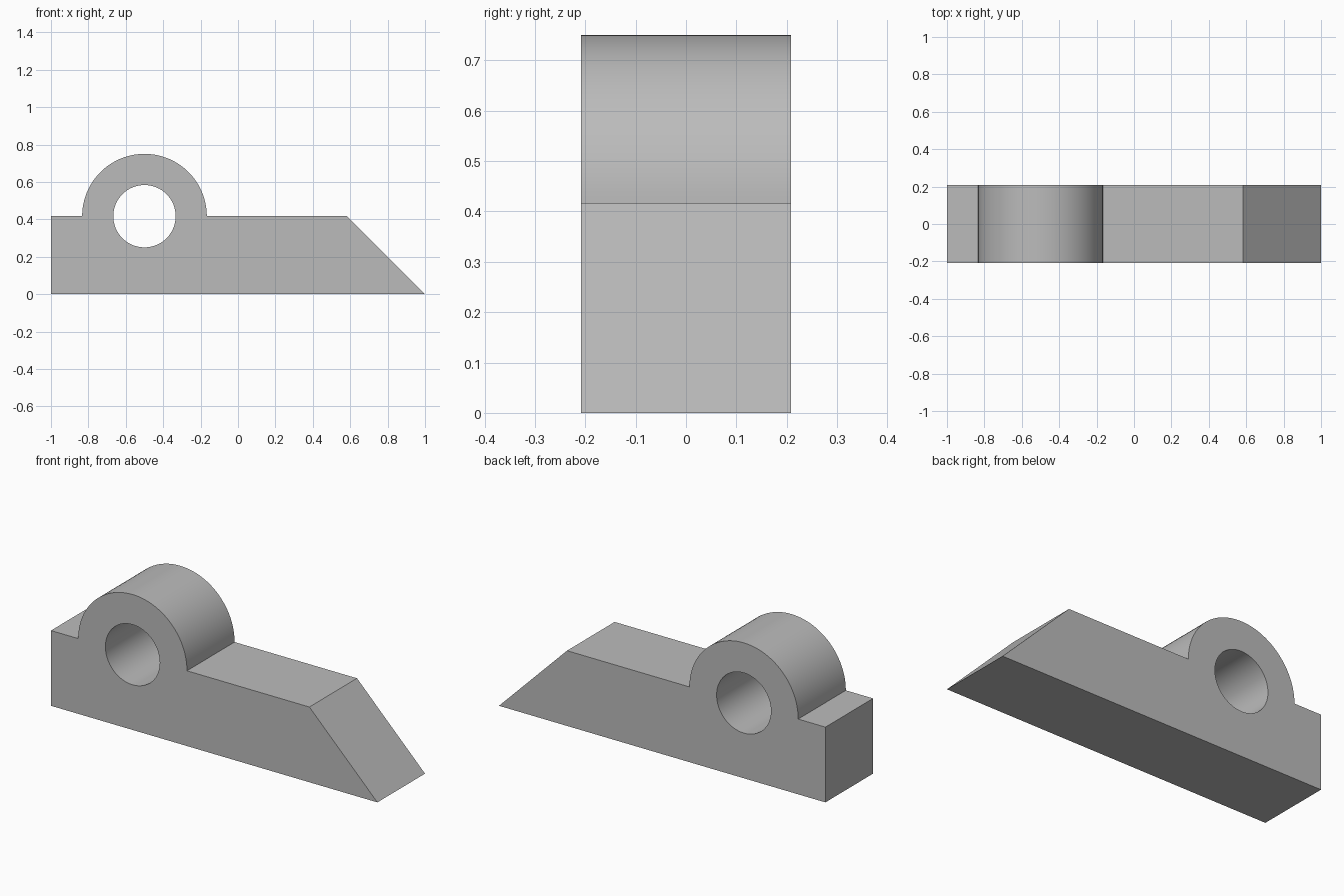
import bpy
import bmesh
from math import pi, sin, cos, radians

cube = bpy.data.objects.get("Cube")
if cube:
    bpy.data.objects.remove(cube, do_unlink=True)

LENGTH, DEPTH, BASE_HEIGHT = 2.0, 0.4167, 0.4167
BOSS_X, BOSS_RADIUS, HOLE_RADIUS = -0.5, 0.3333, 0.1667


def arc(radius, start, end, steps):
    """Points on an arc around the boss axis, in the x-z plane."""
    angles = [start + (end - start) * i / steps for i in range(steps + 1)]
    return [(BOSS_X + radius * cos(a), BASE_HEIGHT + radius * sin(a)) for a in angles]


def add_loop(bm, points):
    verts = [bm.verts.new((x, -DEPTH / 2, z)) for x, z in points]
    return [bm.edges.new((v, verts[(i + 1) % len(verts)])) for i, v in enumerate(verts)]


# Side profile: block with a sloped end and a round boss on top
half = LENGTH / 2
outline = [(-half, 0), (half, 0), (half - BASE_HEIGHT, BASE_HEIGHT)]
outline += arc(BOSS_RADIUS, 0, pi, 48)
outline += [(-half, BASE_HEIGHT)]
bore = arc(HOLE_RADIUS, 0, 2 * pi, 64)[:-1]

# Fill the profile around the bore and extrude it through the depth
bm = bmesh.new()
edges = add_loop(bm, outline) + add_loop(bm, bore)
bmesh.ops.triangle_fill(bm, edges=edges, use_beauty=True, normal=(0, -1, 0))
solid = bmesh.ops.extrude_face_region(bm, geom=bm.faces[:], use_keep_orig=True)
moved = [g for g in solid["geom"] if isinstance(g, bmesh.types.BMVert)]
bmesh.ops.translate(bm, verts=moved, vec=(0, DEPTH, 0))
bmesh.ops.recalc_face_normals(bm, faces=bm.faces[:])
mesh = bpy.data.meshes.new("bearing_block")
bm.to_mesh(mesh)
bm.free()

# Plain grey material
grey = bpy.data.materials.new("plain grey")
grey.use_nodes = True
colour = (0.5, 0.5, 0.5, 1)
grey.diffuse_color = colour
grey.node_tree.nodes["Principled BSDF"].inputs["Base Color"].default_value = colour
mesh.materials.append(grey)

# Block object, smooth on the curved walls only
block = bpy.data.objects.new("bearing_block", mesh)
bpy.context.collection.objects.link(block)
bpy.context.view_layer.objects.active = block
block.select_set(True)
bpy.ops.object.shade_smooth_by_angle(angle=radians(30))
